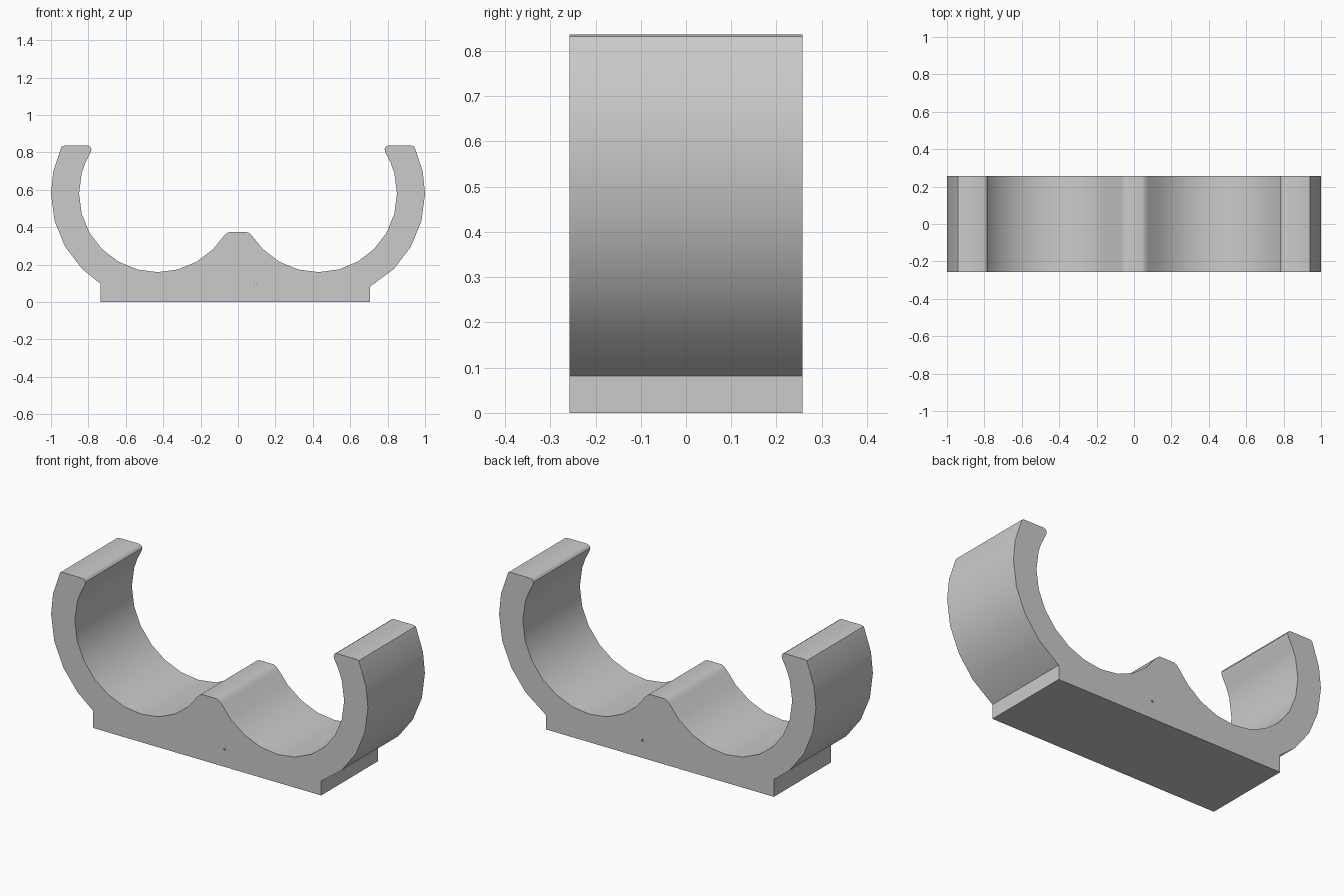
import bpy, bmesh
from math import cos, sin, radians
from mathutils import Matrix

cube = bpy.data.objects.get("Cube")
if cube:
    bpy.data.objects.remove(cube, do_unlink=True)

CENTRE_X, CENTRE_Z = 0.43, 0.58
OUTER, INNER = 0.57, 0.42
HALF_DEPTH = 0.257


def arc(radius, angles):
    return [(CENTRE_X + radius * cos(radians(a)),
             CENTRE_Z + radius * sin(radians(a))) for a in angles]


def half_profile(foot_x, foot_z):
    """Outline of one half, from the foot round the arm to the middle ridge."""
    foot = [(foot_x, 0), (foot_x, foot_z)]
    outside = arc(OUTER, [-45, -30, -15, 0, 12, 25])
    tip = [(0.942, 0.832), (0.93, 0.836), (0.80, 0.836), (0.789, 0.83), (0.783, 0.818)]
    inside = arc(INNER, [31.5, 23] + list(range(15, -136, -15)) + [-147])
    ridge = [(0.058, 0.37), (0.045, 0.375)]
    return foot + outside + tip + inside + ridge


# Grey plastic
grey = bpy.data.materials.new("grey plastic")
grey.use_nodes = True
colour = (0.6, 0.6, 0.6, 1)
grey.diffuse_color = colour
grey.node_tree.nodes["Principled BSDF"].inputs["Base Color"].default_value = colour

# Double clip body: both halves joined into one outline and extruded
left = half_profile(0.705, 0.082)
right = [(-x, z) for x, z in reversed(half_profile(0.735, 0.098))]
bm = bmesh.new()
face = bm.faces.new([bm.verts.new((x, -HALF_DEPTH, z)) for x, z in left + right])
grown = bmesh.ops.extrude_face_region(bm, geom=[face])
moved = [v for v in grown["geom"] if isinstance(v, bmesh.types.BMVert)]
bmesh.ops.translate(bm, vec=(0, 2 * HALF_DEPTH, 0), verts=moved)
bmesh.ops.recalc_face_normals(bm, faces=bm.faces)
mesh = bpy.data.meshes.new("double_clip")
bm.to_mesh(mesh)
bm.free()
mesh.materials.append(grey)
clip = bpy.data.objects.new("double_clip", mesh)
bpy.context.collection.objects.link(clip)

# Pinhole through the base
bm = bmesh.new()
bmesh.ops.create_cone(bm, cap_ends=True, segments=8, radius1=0.006, radius2=0.006,
                      depth=1, matrix=Matrix.Translation((0.095, 0, 0.1))
                      @ Matrix.Rotation(radians(90), 4, "X"))
cutter_mesh = bpy.data.meshes.new("pinhole_cutter")
bm.to_mesh(cutter_mesh)
bm.free()
cutter_mesh.materials.append(grey)
cutter = bpy.data.objects.new("pinhole_cutter", cutter_mesh)
cutter.hide_render = True
bpy.context.collection.objects.link(cutter)
cut = clip.modifiers.new("pinhole", "BOOLEAN")
cut.operation = "DIFFERENCE"
cut.solver = "EXACT"
cut.object = cutter

# Apply the hole, then smooth the curved walls
bpy.ops.object.select_all(action="DESELECT")
clip.select_set(True)
bpy.context.view_layer.objects.active = clip
bpy.ops.object.modifier_apply(modifier=cut.name)
bpy.data.objects.remove(cutter, do_unlink=True)
bpy.ops.object.shade_smooth_by_angle(angle=radians(35))
